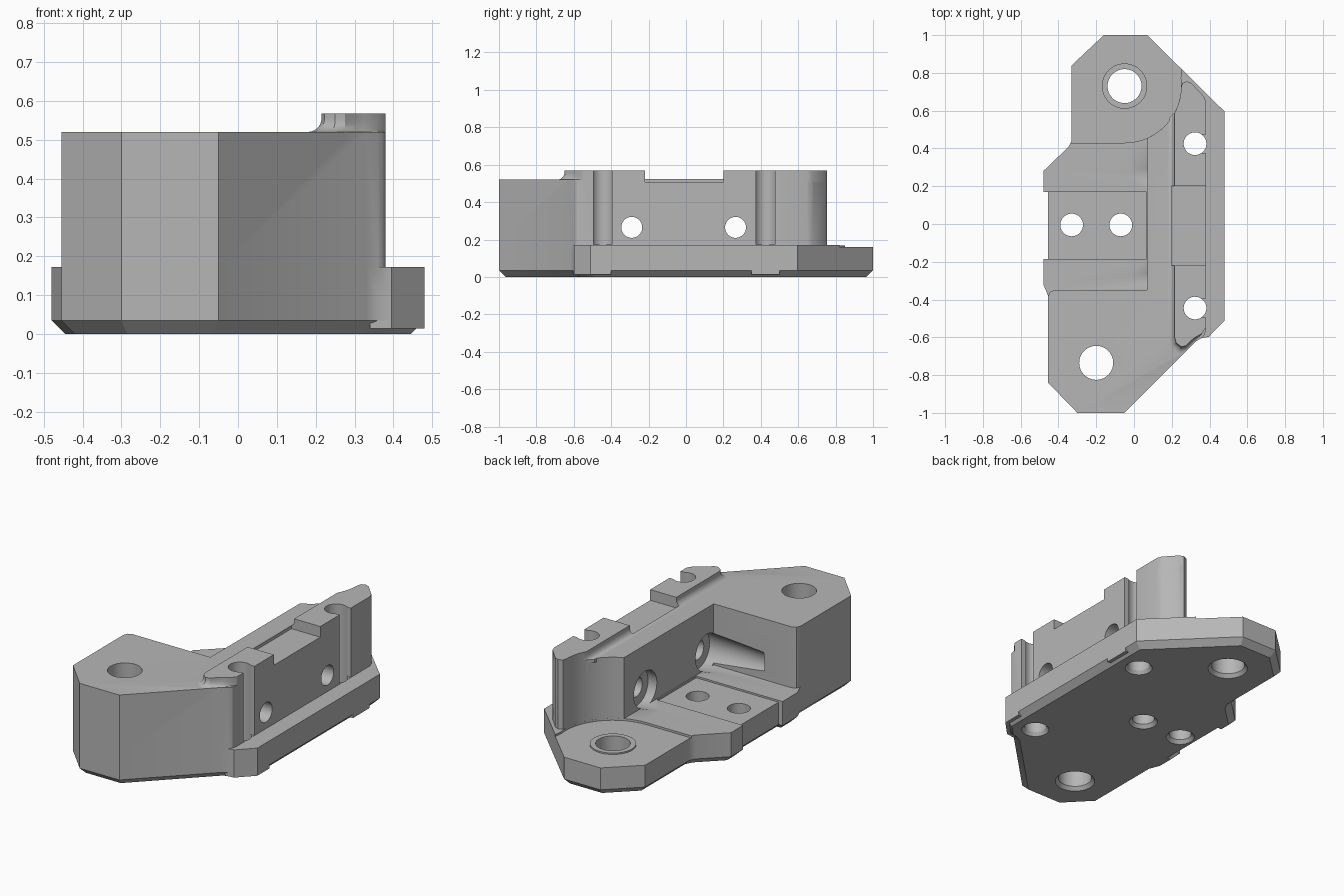
import bpy, bmesh, math
from mathutils import Vector, Matrix

cube = bpy.data.objects.get("Cube")
if cube:
    bpy.data.objects.remove(cube, do_unlink=True)

grey = bpy.data.materials.new("machined grey")
grey.use_nodes = True
grey.diffuse_color = (0.47, 0.47, 0.47, 1)
grey.node_tree.nodes["Principled BSDF"].inputs["Base Color"].default_value = (0.47, 0.47, 0.47, 1)


def finish(name, bm):
    bmesh.ops.recalc_face_normals(bm, faces=bm.faces)
    mesh = bpy.data.meshes.new(name)
    bm.to_mesh(mesh)
    bm.free()
    obj = bpy.data.objects.new(name, mesh)
    mesh.materials.append(grey)
    bpy.context.collection.objects.link(obj)
    return obj


def loft(name, rings):
    """Closed solid through matching rings of points."""
    bm = bmesh.new()
    vs = [[bm.verts.new(p) for p in ring] for ring in rings]
    n = len(vs[0])
    for a, b in zip(vs, vs[1:]):
        for i in range(n):
            bm.faces.new((a[i], a[(i + 1) % n], b[(i + 1) % n], b[i]))
    bm.faces.new(vs[0][::-1])
    bm.faces.new(vs[-1])
    return finish(name, bm)


def inset(points, d):
    """Move each side of a counterclockwise outline inward by d."""
    out = []
    for i, p in enumerate(points):
        p, a, b = Vector(p), Vector(points[i - 1]), Vector(points[(i + 1) % len(points)])
        u, v = (p - a).normalized(), (b - p).normalized()
        nu, nv = Vector((-u.y, u.x)), Vector((-v.y, v.x))
        out.append(p + (nu + nv) * d / max(1 + nu.dot(nv), 0.4))
    return out


def prism(name, points, z0, z1, chamfer=0):
    rings = [[(x, y, z) for x, y in points] for z in (z0 + chamfer, z1)]
    if chamfer:
        rings.insert(0, [(x, y, z0) for x, y in inset(points, chamfer)])
    return loft(name, rings)


def box(name, x0, x1, y0, y1, z0, z1):
    return prism(name, [(x0, y0), (x1, y0), (x1, y1), (x0, y1)], z0, z1)


def cone(name, start, end, r0, r1):
    bm = bmesh.new()
    start, end = Vector(start), Vector(end)
    axis = end - start
    turn = axis.to_track_quat('Z', 'Y').to_matrix().to_4x4()
    bmesh.ops.create_cone(bm, cap_ends=True, segments=48, radius1=r0, radius2=r1,
                          depth=axis.length,
                          matrix=Matrix.Translation((start + end) / 2) @ turn)
    return finish(name, bm)


def combine(tool, operation='DIFFERENCE'):
    mod = body.modifiers.new("join", 'BOOLEAN')
    mod.operation, mod.object, mod.solver = operation, tool, 'EXACT'
    bpy.context.view_layer.objects.active = body
    bpy.ops.object.modifier_apply(modifier=mod.name)
    bpy.data.objects.remove(tool, do_unlink=True)


def arc(cx, cy, r, a0, a1, n=16):
    return [(cx + r * math.cos(math.radians(a0 + (a1 - a0) * i / n)),
             cy + r * math.sin(math.radians(a0 + (a1 - a0) * i / n))) for i in range(n + 1)]


# Base plate with chamfered underside
plate = [(-0.455, -0.84), (-0.3, -1), (-0.05, -1), (0.33, -0.62), (0.36, -0.603),
         (0.395, -0.598), (0.48, -0.51), (0.48, 0.595), (0.07, 1), (-0.16, 1),
         (-0.33, 0.84), (-0.33, 0.44), (-0.345, 0.41), (-0.48, 0.28), (-0.48, 0.17),
         (-0.455, 0.17), (-0.455, -0.185), (-0.48, -0.185), (-0.48, -0.32), (-0.455, -0.38)]
body = prism("mounting_bracket", plate, 0, 0.172, 0.035)

# Fuller lower edge beside the bolt holes
combine(prism("front_pad", [(0.34, -0.605), (0.395, -0.598), (0.48, -0.51), (0.48, -0.4),
                            (0.36, -0.4)], 0.014, 0.1), 'UNION')
combine(box("rear_pad", 0.36, 0.48, 0.35, 0.5, 0.014, 0.1), 'UNION')

# Back landing, set slightly lower, with a raised ring; lowered middle of the floor
hole_x, hole_y = -0.05, 0.73
landing = arc(hole_x, hole_y, 0.3, -90, 8) + [(0.26, 0.9), (0.26, 1.1), (-0.5, 1.1), (-0.5, 0.43)]
combine(prism("landing_cut", landing, 0.16, 0.3))
combine(cone("ring", (hole_x, hole_y, 0.1), (hole_x, hole_y, 0.168), 0.12, 0.12), 'UNION')
combine(box("floor_cut", -0.6, 0.065, -0.185, 0.17, 0.162, 0.3))

# Tall front block and the wall, hollowed round the back landing
tower = ([(-0.455, -0.84), (-0.3, -1), (-0.05, -1), (0.33, -0.62), (0.36, -0.603),
          (0.375, -0.585), (0.38, -0.56), (0.38, 0.65), (0.37, 0.675), (0.305, 0.745),
          (0.28, 0.755), (0.255, 0.745)]
         + arc(hole_x, hole_y, 0.3, -1, -66)
         + [(0.07, -0.35), (-0.42, -0.35), (-0.445, -0.36), (-0.455, -0.385)])
combine(prism("tower", tower, 0.1, 0.52), 'UNION')

# Raised rail with a hollow fillet along its inner side and front end
back = [(0.38, 0.65), (0.37, 0.675), (0.305, 0.745), (0.28, 0.755), (0.255, 0.745)] \
    + arc(hole_x, hole_y, 0.3, -1, -28, 6)
flare = [((0.215, 0.56), (-0.03, 0)), ((0.215, -0.6), (-0.035, 0)),
         ((0.223, -0.63), (-0.03, -0.025)), ((0.25, -0.65), (-0.01, -0.04)),
         ((0.275, -0.645), (0.0, -0.03)), ((0.3, -0.62), (0.02, -0.005)),
         ((0.325, -0.6), (0.01, -0.01)), ((0.36, -0.58), (0, 0)), ((0.38, -0.55), (0, 0))]
rings = []
for step in range(-1, 8):
    t = math.radians(max(step, 0) * 15)
    f, z = 1 - math.sin(t), 0.52 + 0.035 * (1 - math.cos(t))
    z = 0.5 if step < 0 else 0.568 if step == 7 else z
    f = 0 if step == 7 else f
    rings.append([(x, y, z) for x, y in back]
                 + [(x + dx * f, y + dy * f, z) for (x, y), (dx, dy) in flare])
combine(loft("rail", rings), 'UNION')
combine(box("rail_notch", 0.198, 0.5, -0.22, 0.2, 0.507, 0.7))

# Cross holes with countersinks that run out into the floor
for y in (-0.29, 0.265):
    combine(cone("cross_hole", (-0.05, y, 0.265), (0.5, y, 0.265), 0.056, 0.056))
    combine(cone("cross_recess", (-0.25, y, 0.275), (0.13, y, 0.265), 0.08, 0.108))

# Vertical bolt slots in the rail, opening outward above the ledge
for y in (-0.445, 0.425):
    combine(cone("bolt_hole", (0.323, y, -0.1), (0.323, y, 0.7), 0.06, 0.06))
    combine(box("bolt_slot", 0.33, 0.5, y - 0.05, y + 0.05, 0.173, 0.7))
    combine(cone("bolt_relief", (0.323, y, -0.01), (0.323, y, 0.02), 0.08, 0.06))

# Vertical through holes, relieved underneath
for x, y, r in ((-0.2, -0.735, 0.09), (hole_x, hole_y, 0.09), (-0.33, -0.005, 0.06), (-0.07, -0.005, 0.06)):
    combine(cone("hole", (x, y, -0.1), (x, y, 0.7), r, r))
    combine(cone("hole_relief", (x, y, -0.01), (x, y, 0.02), r + 0.025, r))

bpy.ops.object.select_all(action='DESELECT')
body.select_set(True)
bpy.context.view_layer.objects.active = body
bpy.ops.object.shade_smooth_by_angle(angle=math.radians(28))
